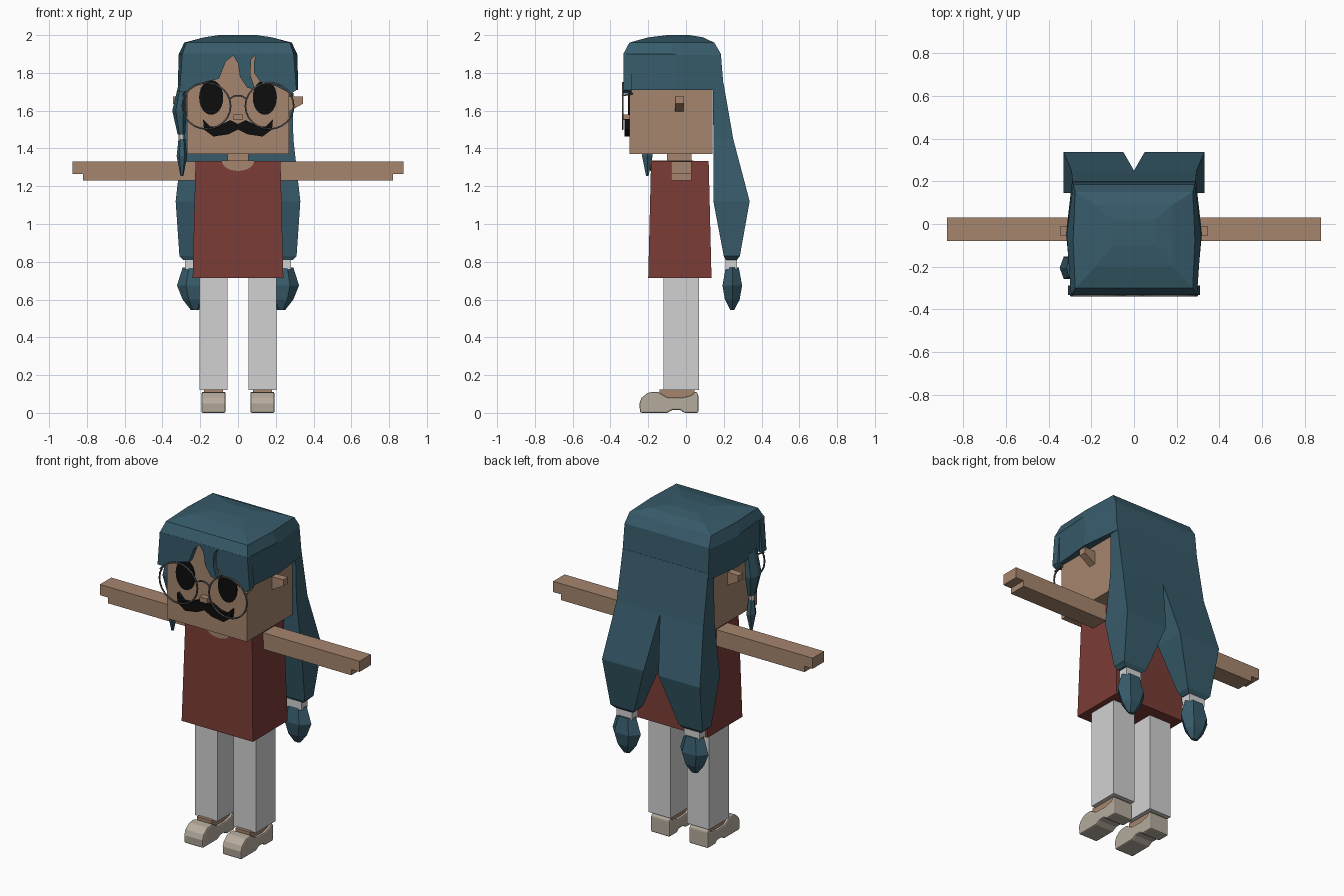
import bpy, bmesh, math
from mathutils import Vector

cube = bpy.data.objects.get("Cube")
if cube:
    bpy.data.objects.remove(cube, do_unlink=True)


def material(name, r, g, b):
    m = bpy.data.materials.new(name)
    m.use_nodes = True
    m.diffuse_color = (r, g, b, 1)
    node = next(n for n in m.node_tree.nodes if n.type == 'BSDF_PRINCIPLED')
    node.inputs["Base Color"].default_value = (r, g, b, 1)
    node.inputs["Roughness"].default_value = 0.8
    return m


SKIN = material("skin", 0.38, 0.235, 0.155)
RED = material("dark_red_cloth", 0.195, 0.045, 0.037)
HAIR = material("teal_hair", 0.038, 0.105, 0.145)
WHITE = material("pale_grey_cloth", 0.64, 0.64, 0.64)
SHOE = material("beige_leather", 0.47, 0.41, 0.34)
BLACK = material("black", 0.004, 0.004, 0.004)
METAL = material("grey_metal", 0.09, 0.09, 0.09)


def finish(name, bm, mat):
    bmesh.ops.recalc_face_normals(bm, faces=bm.faces)
    mesh = bpy.data.meshes.new(name)
    bm.to_mesh(mesh)
    bm.free()
    mesh.materials.append(mat)
    ob = bpy.data.objects.new(name, mesh)
    bpy.context.scene.collection.objects.link(ob)
    return ob


def loft(name, rings, mat):
    """Closed skin over rings that share one point count."""
    bm = bmesh.new()
    loops = [[bm.verts.new(p) for p in ring] for ring in rings]
    n = len(loops[0])
    for a, b in zip(loops, loops[1:]):
        for i in range(n):
            j = (i + 1) % n
            bm.faces.new((a[i], a[j], b[j], b[i]))
    bm.faces.new(loops[0])
    bm.faces.new(loops[-1])
    return finish(name, bm, mat)


def rect(z, x0, x1, y0, y1):
    return [(x0, y0, z), (x1, y0, z), (x1, y1, z), (x0, y1, z)]


def box(name, x, y, z, mat):
    return loft(name, [rect(z[0], *x, *y), rect(z[1], *x, *y)], mat)


def side_box(name, s, x, y, z, mat):
    return box(name, (s * x[0], s * x[1]), y, z, mat)


def plate(name, outline, y0, y1, mat):
    """Outline in x and z, given thickness along y."""
    return loft(name, [[(x, y, z) for x, z in outline] for y in (y0, y1)], mat)


def arc(cx, cz, rx, rz, start=0, end=360, n=24):
    span = [math.radians(start + (end - start) * i / n) for i in range(n)]
    return [(cx + rx * math.cos(a), cz + rz * math.sin(a)) for a in span]


def wire(name, points, radius, mat, closed=False):
    curve = bpy.data.curves.new(name, 'CURVE')
    curve.dimensions = '3D'
    curve.bevel_depth = radius
    curve.bevel_resolution = 1
    spline = curve.splines.new('POLY')
    spline.points.add(len(points) - 1)
    for p, co in zip(spline.points, points):
        p.co = (*co, 1)
    spline.use_cyclic_u = closed
    curve.materials.append(mat)
    ob = bpy.data.objects.new(name, curve)
    bpy.context.scene.collection.objects.link(ob)


def hexring(z, cx, cy, rx, ry):
    return [(x, y, z) for x, y in arc(cx, cy, rx, ry, n=6)]


# Head, neck and nose
box("head", (-0.27, 0.27), (-0.30, 0.14), (1.37, 1.93), SKIN)
box("neck", (-0.055, 0.055), (-0.10, 0.03), (1.25, 1.38), SKIN)
box("nose", (-0.025, 0.025), (-0.335, -0.29), (1.55, 1.58), SKIN)

# Shirt with a scooped neckline
loft("shirt", [rect(0.715, -0.24, 0.24, -0.20, 0.135),
               rect(1.333, -0.225, 0.225, -0.185, 0.12)], RED)
plate("neckline", arc(0, 1.333, 0.085, 0.052, 180, 375, 13), -0.191, -0.183, SKIN)
box("neck_opening", (-0.085, 0.085), (-0.187, 0.04), (1.325, 1.336), SKIN)

# Moustache
half = [(0, 1.53), (0.04, 1.55), (0.10, 1.52), (0.145, 1.515), (0.185, 1.555),
        (0.18, 1.50), (0.13, 1.463), (0.05, 1.475), (0, 1.50)]
plate("moustache", half + [(-x, z) for x, z in half[-2:0:-1]], -0.325, -0.295, BLACK)

SHOE_SIDE = [(0.065, 0), (0.065, 0.10), (0.05, 0.115), (0.03, 0.092), (-0.02, 0.08),
             (-0.10, 0.082), (-0.15, 0.112), (-0.20, 0.108), (-0.235, 0.08),
             (-0.247, 0.05), (-0.243, 0), (-0.10, 0), (-0.07, 0.016),
             (-0.03, 0.016), (-0.01, 0)]

for s, side in ((1, "left"), (-1, "right")):
    # Arm with a stepped hand
    side_box(side + "_arm", s, (0.20, 0.82), (-0.08, 0.03), (1.23, 1.33), SKIN)
    side_box(side + "_hand", s, (0.81, 0.875), (-0.08, 0.03), (1.265, 1.33), SKIN)

    # Trouser leg, ankle and shoe
    side_box(side + "_trouser_leg", s, (0.055, 0.205), (-0.12, 0.07), (0.12, 0.73), WHITE)
    side_box(side + "_ankle", s, (0.08, 0.18), (-0.14, 0.045), (0.05, 0.125), SKIN)
    shoe = loft(side + "_shoe", [[(s * x, y, z) for y, z in SHOE_SIDE]
                                 for x in (0.066, 0.193)], SHOE)
    bevel = shoe.modifiers.new("soft_edges", 'BEVEL')
    bevel.width = 0.008
    bevel.segments = 2
    bevel.limit_method = 'ANGLE'

    # Ear tapering in towards the head
    loft(side + "_ear", [[(s * x, y, z) for y, z in
                          ((y0, z0), (y1, z0), (y1, 1.675), (y0, 1.675))]
                         for x, y0, y1, z0 in ((0.26, -0.06, -0.015, 1.59),
                                               (0.345, -0.055, -0.01, 1.637))], SKIN)

    # Eye and glasses
    plate(side + "_eye", arc(s * 0.142, 1.67, 0.064, 0.092), -0.306, -0.298, BLACK)
    wire(side + "_lens_rim", [(x, -0.335, z) for x, z in arc(s * 0.167, 1.625, 0.128, 0.122)],
         0.005, METAL, True)
    wire(side + "_glasses_hinge", [(s * 0.29, -0.335, 1.68), (s * 0.29, -0.28, 1.69)],
         0.005, METAL)

    # Long tail of hair, its tie and its tuft
    loft(side + "_hair_tail", [rect(z, s * x0, s * x1, y0, y1) for z, x0, x1, y0, y1 in
                               ((1.45, 0, 0.293, 0.145, 0.25),
                                (1.12, 0.05, 0.33, 0.145, 0.337),
                                (0.83, 0.15, 0.31, 0.20, 0.285),
                                (0.81, 0.17, 0.29, 0.21, 0.27))], HAIR)
    side_box(side + "_hair_tie", s, (0.175, 0.28), (0.21, 0.27), (0.76, 0.815), WHITE)
    loft(side + "_hair_tuft", [hexring(z, s * 0.228, 0.245, rx, ry) for z, rx, ry in
                               ((0.77, 0.065, 0.04), (0.675, 0.095, 0.06),
                                (0.60, 0.065, 0.045), (0.545, 0.022, 0.012))], HAIR)

wire("glasses_bridge", [(x, -0.335, z) for x, z in arc(0, 1.65, 0.045, 0.03, 0, 195, 13)],
     0.005, METAL)


# Hair cap, wider at the middle of the sides
def cap_ring(z, xf, xm, xb, yf, yb):
    half = [(xf, yf), (xm, (yf + yb) / 2), (xb, yb)]
    return [(x, y, z) for x, y in half] + [(-x, y, z) for x, y in half[::-1]]


loft("hair_cap", [cap_ring(1.71, 0.295, 0.318, 0.29, -0.29, 0.20),
                  cap_ring(1.895, 0.295, 0.315, 0.285, -0.29, 0.185),
                  cap_ring(1.90, 0.295, 0.313, 0.285, -0.332, 0.185),
                  cap_ring(1.96, 0.275, 0.285, 0.275, -0.30, 0.15),
                  cap_ring(1.988, 0.18, 0.18, 0.18, -0.20, 0.09),
                  cap_ring(2.0, 0.10, 0.10, 0.10, -0.10, 0.02)], HAIR)
loft("back_hair", [rect(1.75, -0.288, 0.288, 0.142, 0.198),
                   rect(1.45, -0.293, 0.293, 0.145, 0.25)], HAIR)

# Parted fringe
plate("fringe", [(-0.295, 1.902), (-0.31, 1.70), (-0.28, 1.70), (-0.20, 1.745),
                 (-0.10, 1.77), (-0.065, 1.86), (-0.025, 1.892), (0, 1.85),
                 (0.01, 1.78), (0.05, 1.72), (0.09, 1.715), (0.065, 1.79),
                 (0.07, 1.87), (0.095, 1.897), (0.085, 1.86), (0.085, 1.80),
                 (0.12, 1.75), (0.20, 1.73), (0.28, 1.69), (0.31, 1.71),
                 (0.295, 1.902)], -0.332, -0.288, HAIR)

# Small side lock hanging by the right cheek
loft("side_lock", [hexring(z, x, -0.205, rx, ry) for z, x, rx, ry in
                   ((1.74, -0.295, 0.02, 0.05), (1.60, -0.31, 0.038, 0.06),
                    (1.475, -0.30, 0.02, 0.03))], HAIR)
loft("side_lock_tie", [hexring(z, -0.30, -0.205, 0.016, 0.018) for z in (1.48, 1.445)], WHITE)
loft("side_lock_tuft", [hexring(z, -0.297, -0.205, rx, ry) for z, rx, ry in
                        ((1.45, 0.018, 0.018), (1.36, 0.028, 0.032),
                         (1.255, 0.008, 0.008))], HAIR)
